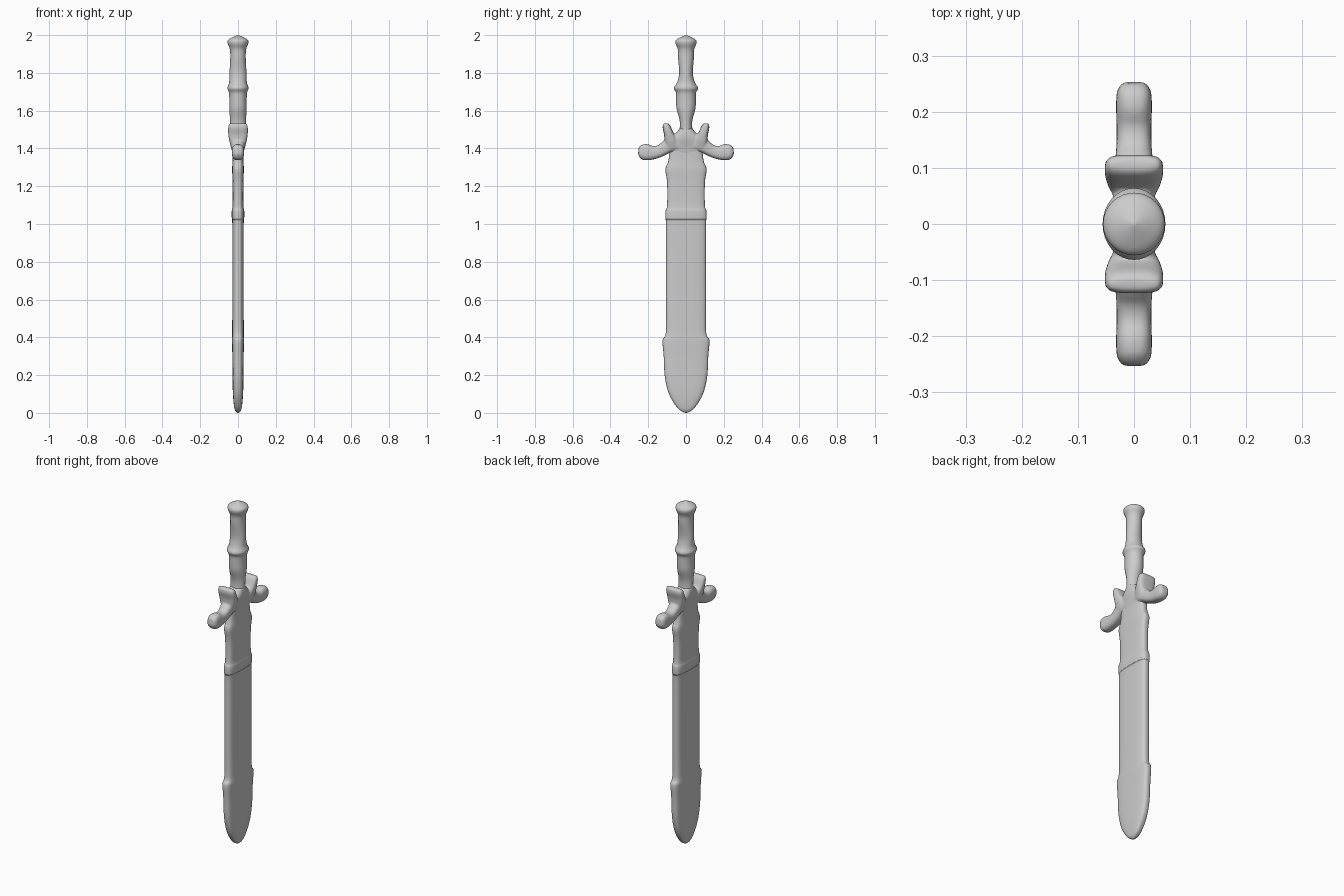
import bpy, bmesh, math
from mathutils import Vector

cube = bpy.data.objects.get("Cube")
if cube:
    bpy.data.objects.remove(cube, do_unlink=True)

GREY = (0.6, 0.6, 0.6, 1)
mat = bpy.data.materials.new("plain grey")
mat.use_nodes = True
mat.diffuse_color = GREY
mat.node_tree.nodes["Principled BSDF"].inputs["Base Color"].default_value = GREY


def smooth_rows(rows, steps):
    """Catmull-Rom interpolation through station rows."""
    pts = [Vector(r) for r in rows]
    pts = [pts[0]] + pts + [pts[-1]]
    out = []
    for a, b, c, d in zip(pts, pts[1:], pts[2:], pts[3:]):
        for i in range(steps):
            t = i / steps
            out.append(0.5 * (2 * b + (c - a) * t + (2 * a - 5 * b + 4 * c - d) * t * t
                              + (3 * b - a - 3 * c + d) * t ** 3))
    return out + [pts[-1]]


def loft(bm, rows, power=2, sides=32, steps=4, flip=1):
    """Superellipse sections along a path; rows are (y, z, half x, half across)."""
    rows = smooth_rows(rows, steps)
    rings = []
    for i, (y, z, hx, hn) in enumerate(rows):
        p, q = rows[max(i - 1, 0)], rows[min(i + 1, len(rows) - 1)]
        tangent = Vector((q[0] - p[0], q[1] - p[1])).normalized()
        ring = []
        for k in range(sides):
            a = 2 * math.pi * k / sides
            c, s = math.cos(a), math.sin(a)
            u = math.copysign(abs(c) ** (2 / power), c) * max(hx, 0.001)
            v = math.copysign(abs(s) ** (2 / power), s) * max(hn, 0.001)
            ring.append(bm.verts.new((u, flip * (y + v * tangent.y), z - v * tangent.x)))
        rings.append(ring)
    for lo, hi in zip(rings, rings[1:]):
        for k in range(sides):
            n = (k + 1) % sides
            bm.faces.new((lo[k], lo[n], hi[n], hi[k]))
    bm.faces.new(rings[0][::-1])
    bm.faces.new(rings[-1])


def finish(name, bm):
    bmesh.ops.recalc_face_normals(bm, faces=bm.faces)
    for f in bm.faces:
        f.smooth = True
    me = bpy.data.meshes.new(name)
    bm.to_mesh(me)
    bm.free()
    me.materials.append(mat)
    ob = bpy.data.objects.new(name, me)
    bpy.context.collection.objects.link(ob)
    return ob


# Blade: flat rounded section with collars and a leaf-shaped tip
blade = [(0, 0, .004, .004), (0, .01, .014, .025), (0, .035, .021, .052), (0, .1, .027, .09),
         (0, .19, .029, .112), (0, .3, .03, .118), (0, .385, .032, .124), (0, .425, .031, .107),
         (0, .6, .03, .106), (0, .98, .03, .106), (0, 1.03, .033, .109), (0, 1.07, .033, .108),
         (0, 1.1, .029, .1), (0, 1.22, .029, .1), (0, 1.29, .031, .109), (0, 1.34, .029, .092),
         (0, 1.44, .029, .085)]
bm = bmesh.new()
loft(bm, blade, power=3.2, sides=48)
finish("blade", bm)

# Grip and pommel: turned shape with a raised ring
grip = [(0, 1.44, .04, .045), (0, 1.5, .041, .034), (0, 1.55, .042, .034), (0, 1.61, .046, .05),
        (0, 1.66, .046, .052), (0, 1.695, .048, .053), (0, 1.72, .056, .064), (0, 1.75, .047, .047),
        (0, 1.8, .045, .036), (0, 1.88, .041, .042), (0, 1.925, .043, .043), (0, 1.955, .054, .055),
        (0, 1.975, .052, .052), (0, 1.99, .027, .027), (0, 2, .002, .002)]
bm = bmesh.new()
loft(bm, grip)
finish("grip", bm)

# Guard: core, drooping arms and upright horns blended together
core = [(0, 1.37, .028, .08), (0, 1.41, .034, .088), (0, 1.45, .042, .08),
        (0, 1.48, .043, .055), (0, 1.505, .04, .034)]
arm = [(.04, 1.43, .036, .04), (.09, 1.415, .036, .038), (.13, 1.39, .032, .032),
       (.17, 1.378, .031, .035), (.21, 1.38, .032, .043), (.237, 1.385, .03, .036),
       (.252, 1.387, .02, .018)]
horn = [(.07, 1.4, .035, .03), (.08, 1.44, .046, .034), (.092, 1.48, .052, .025),
        (.102, 1.51, .052, .022), (.106, 1.525, .049, .017), (.107, 1.533, .042, .01)]
bm = bmesh.new()
loft(bm, core, power=2.6)
for side in (1, -1):
    loft(bm, arm, power=2.8, flip=side)
    loft(bm, horn, power=3.2, flip=side)
guard = finish("guard", bm)
remesh = guard.modifiers.new("blend", 'REMESH')
remesh.mode = 'VOXEL'
remesh.voxel_size = 0.005
remesh.use_smooth_shade = True
soften = guard.modifiers.new("soften", 'SMOOTH')
soften.factor = 0.5
soften.iterations = 6
